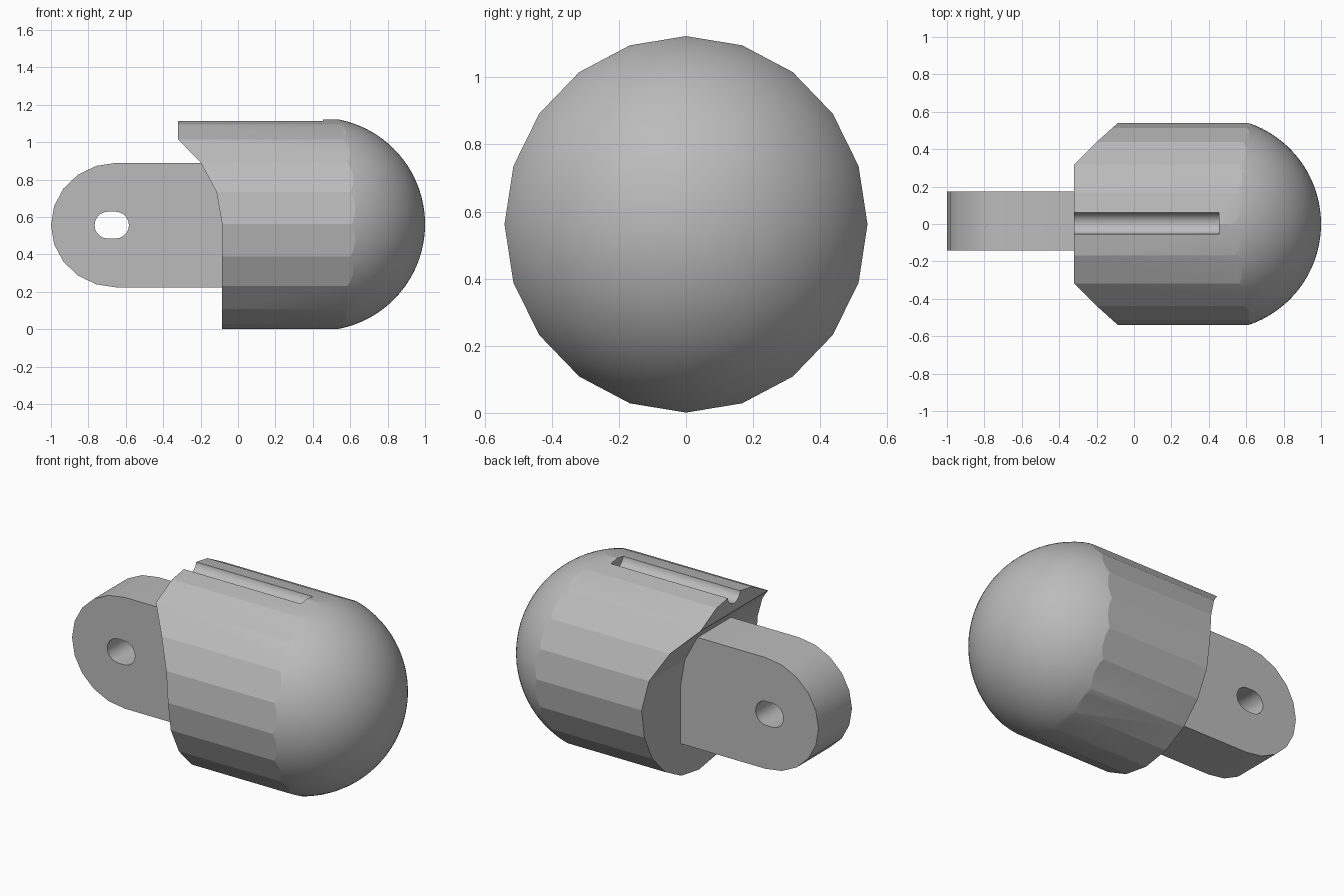
import bpy
import bmesh
from math import sin, cos, pi, radians
from mathutils import Matrix, Vector

if "Cube" in bpy.data.objects:
    bpy.data.objects.remove(bpy.data.objects["Cube"], do_unlink=True)

MID_Z = 0.562
GREY = (0.5, 0.5, 0.5, 1)

mat = bpy.data.materials.new("plain grey")
mat.use_nodes = True
mat.diffuse_color = GREY
mat.node_tree.nodes["Principled BSDF"].inputs["Base Color"].default_value = GREY


def finish(name, bm):
    bmesh.ops.recalc_face_normals(bm, faces=bm.faces)
    mesh = bpy.data.meshes.new(name)
    bm.to_mesh(mesh)
    bm.free()
    mesh.materials.append(mat)
    ob = bpy.data.objects.new(name, mesh)
    bpy.context.collection.objects.link(ob)
    return ob


def extrude(name, points, offset):
    """Prism from a closed outline pushed along offset."""
    bm = bmesh.new()
    face = bm.faces.new([bm.verts.new(p) for p in points])
    grown = bmesh.ops.extrude_face_region(bm, geom=[face], use_keep_orig=True)
    verts = [v for v in grown["geom"] if isinstance(v, bmesh.types.BMVert)]
    bmesh.ops.translate(bm, verts=verts, vec=Vector(offset))
    return finish(name, bm)


def arc(cx, cz, rx, rz, start, end, steps):
    angles = [radians(start + (end - start) * i / steps) for i in range(steps + 1)]
    return [(cx + rx * cos(a), cz + rz * sin(a)) for a in angles]


def activate(ob):
    bpy.ops.object.select_all(action="DESELECT")
    ob.select_set(True)
    bpy.context.view_layer.objects.active = ob


def combine(ob, tool, operation):
    mod = ob.modifiers.new("cut", "BOOLEAN")
    mod.operation = operation
    mod.solver = "EXACT"
    mod.object = tool
    activate(ob)
    bpy.ops.object.modifier_apply(modifier=mod.name)
    bpy.data.objects.remove(tool, do_unlink=True)


def smooth(ob, angle):
    activate(ob)
    bpy.ops.object.shade_smooth_by_angle(angle=radians(angle))


# Twenty-sided housing along x
ring = [(-0.5, 0.541 * sin(i * pi / 10), MID_Z + 0.561 * cos(i * pi / 10))
        for i in range(20)]
housing = extrude("domed_housing", ring, (1.7, 0, 0))

# Round dome: spin a capped half outline about the x axis
bm = bmesh.new()
outline = [(-0.6, 0), (-0.6, 0.57)] + arc(0.43, 0, 0.57, 0.57, 90, 0, 24)
verts = [bm.verts.new((x, 0, r)) for x, r in outline]
edges = [bm.edges.new(pair) for pair in zip(verts, verts[1:])]
bmesh.ops.spin(bm, geom=verts + edges, cent=(0, 0, 0), axis=(1, 0, 0),
               angle=2 * pi, steps=72, use_merge=True)
bmesh.ops.remove_doubles(bm, verts=bm.verts, dist=0.0001)
bmesh.ops.transform(bm, verts=bm.verts, matrix=Matrix.Translation((0, 0, MID_Z)))
combine(housing, finish("dome_form", bm), "INTERSECT")

# Curved hollow under the overhanging hood
side = [(-0.32, 1.4), (-0.32, 1.015), (-0.2, 0.892), (-0.115, 0.735),
        (-0.085, MID_Z), (-0.085, -0.3), (1.3, -0.3), (1.3, 1.4)]
combine(housing, extrude("hood_form", [(x, -1, z) for x, z in side], (0, 2, 0)),
        "INTERSECT")

# Half-round groove along the top
groove = [(-0.6, y, z) for y, z in arc(0.003, 1.118, 0.058, 0.055, 0, -180, 12)]
groove += [(-0.6, -0.055, 1.3), (-0.6, 0.061, 1.3)]
combine(housing, extrude("groove_form", groove, (1.055, 0, 0)), "DIFFERENCE")
smooth(housing, 16)

# Tongue with a rounded end and a slotted pin hole
tongue = [(0.1, 0.89)] + arc(-0.65, 0.557, 0.35, 0.333, 90, 270, 10) + [(0.1, 0.224)]
hinge = extrude("hinge_tongue", [(x, -0.142, z) for x, z in tongue], (0, 0.317, 0))
slot = arc(-0.695, 0.557, 0.072, 0.072, 90, 270, 10)
slot += arc(-0.655, 0.557, 0.072, 0.072, -90, 90, 10)
combine(hinge, extrude("slot_form", [(x, -0.5, z) for x, z in slot], (0, 1, 0)),
        "DIFFERENCE")
smooth(hinge, 30)
